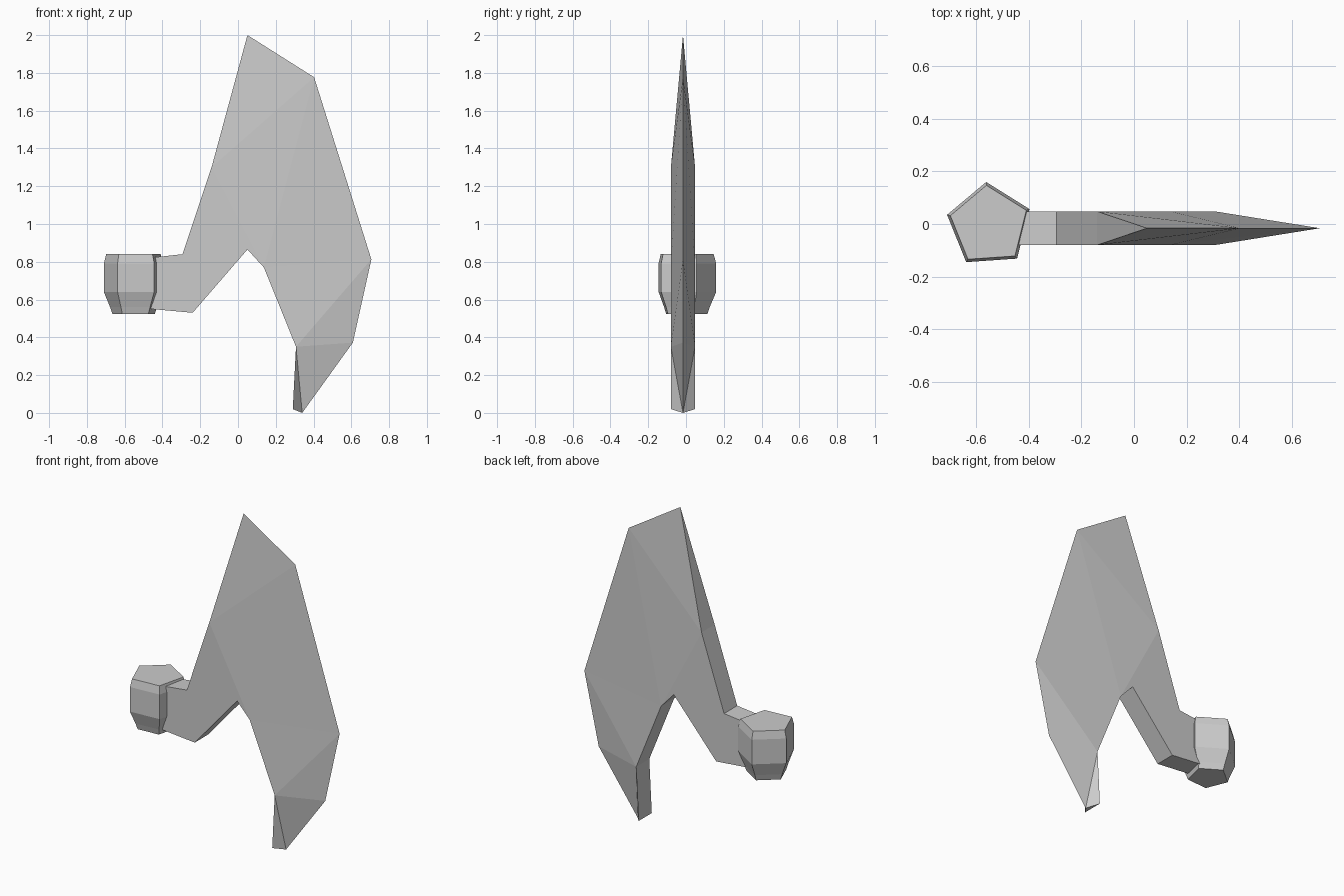
import bpy, bmesh
from math import cos, sin, radians

if "Cube" in bpy.data.objects:
    bpy.data.objects.remove(bpy.data.objects["Cube"])


def make_object(name, verts, faces):
    mesh = bpy.data.meshes.new(name)
    mesh.from_pydata(verts, [], faces)
    bm = bmesh.new()
    bm.from_mesh(mesh)
    bmesh.ops.recalc_face_normals(bm, faces=bm.faces)
    bm.to_mesh(mesh)
    bm.free()
    obj = bpy.data.objects.new(name, mesh)
    bpy.context.collection.objects.link(obj)
    return obj


# Blade: thick back outline (two sides) tapering to a single sharp edge
MID_Y, HALF = -0.016, 0.064
edge = [(0.05, 2.0), (0.403, 1.777), (0.706, 0.813), (0.608, 0.372), (0.34, 0.0)]
back = [(0.29, 0.02), (0.307, 0.35), (0.137, 0.77), (0.05, 0.865), (-0.24, 0.53),
        (-0.46, 0.55), (-0.46, 0.822), (-0.294, 0.84), (-0.14, 1.30)]
ne, nb = len(edge), len(back)
verts = [(x, MID_Y, z) for x, z in edge]
faces = []
for side in (-1, 1):
    verts += [(x, MID_Y + side * HALF, z) for x, z in back]
for o in (ne, ne + nb):
    # flat cheek around the arm, then bevel facets running to the edge
    faces.append([o + i for i in (2, 3, 4, 5, 6, 7, 8)])
    faces += [(o + 8, 0, 1), (o + 8, 1, o + 2), (o + 2, 1, 2), (o + 2, 2, o + 1),
              (o + 1, 2, 3), (o + 1, 3, 4), (o + 1, 4, o)]
# Back rim and the two closing triangles
a, b = ne, ne + nb
faces += [(a + i, a + i + 1, b + i + 1, b + i) for i in range(nb - 1)]
faces += [(a + nb - 1, 0, b + nb - 1), (a, b, ne - 1)]
make_object("axe_blade", verts, faces)

# Five-sided barrel-shaped socket
N = 5
rings = [(0.523, 0.118), (0.56, 0.131), (0.64, 0.165), (0.792, 0.165), (0.84, 0.152)]
verts = [(-0.55 + r * cos(radians(94 + 72 * i)), -0.005 + r * sin(radians(94 + 72 * i)), z)
         for z, r in rings for i in range(N)]
faces = [(k * N + i, k * N + (i + 1) % N, (k + 1) * N + (i + 1) % N, (k + 1) * N + i)
         for k in range(len(rings) - 1) for i in range(N)]
faces += [list(range(N)), list(range((len(rings) - 1) * N, len(rings) * N))]
make_object("handle_socket", verts, faces)
